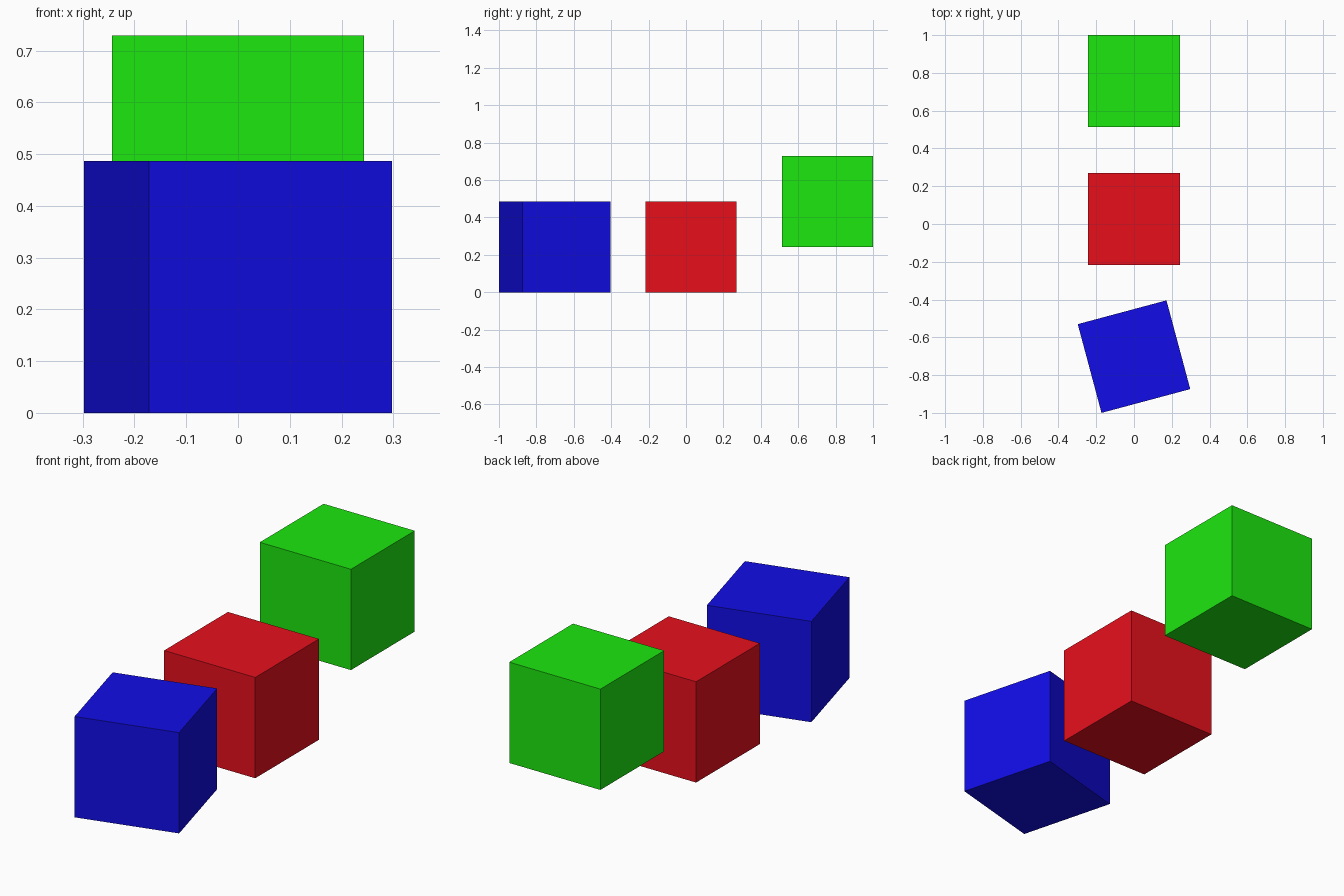
import bpy
from math import radians

if "Cube" in bpy.data.objects:
    bpy.data.objects.remove(bpy.data.objects["Cube"])

SIZE = 0.4863          # edge length of every cube
STEP = 1.5 * SIZE      # spacing along y
MID_Y = 0.0273         # centre of the middle cube


def cube(name, y, z, turn, color):
    bpy.ops.mesh.primitive_cube_add(size=SIZE, location=(0, y, z),
                                    rotation=(0, 0, radians(turn)))
    obj = bpy.context.object
    obj.name = name
    mat = bpy.data.materials.new(name + "_paint")
    mat.diffuse_color = (*color, 1)
    mat.use_nodes = True
    mat.node_tree.nodes["Principled BSDF"].inputs["Base Color"].default_value = mat.diffuse_color
    obj.data.materials.append(mat)


# Cube turned about the vertical axis, at the front
cube("blue_turned_cube", MID_Y - STEP, SIZE / 2, 15, (0.006, 0.004, 0.8))
# Straight cube in the middle
cube("red_cube", MID_Y, SIZE / 2, 0, (0.8, 0.005, 0.012))
# Cube raised by half its height, at the back
cube("green_raised_cube", MID_Y + STEP, SIZE, 0, (0.012, 0.8, 0.005))
